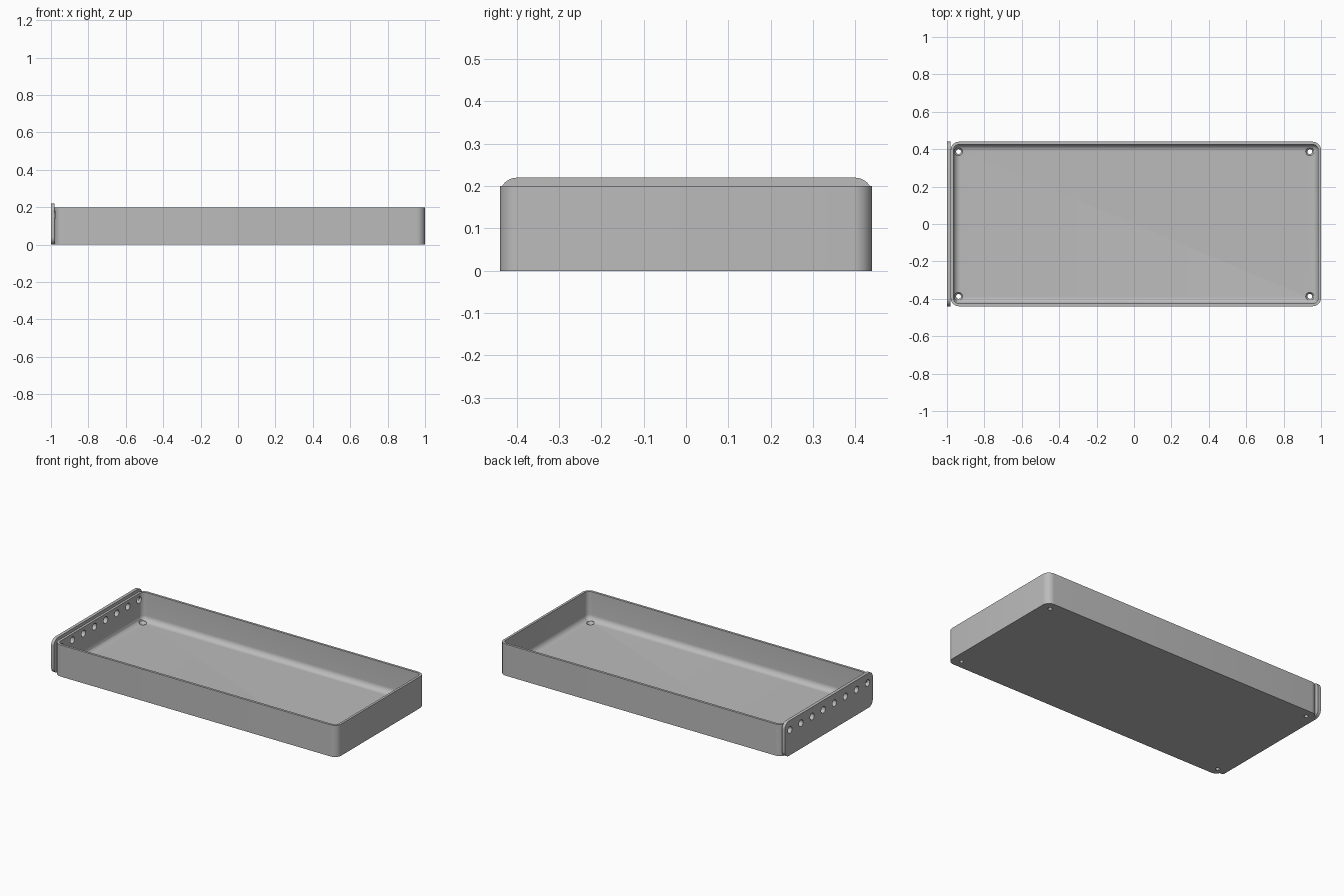
import bpy, bmesh, math
from mathutils import Matrix, Vector

cube = bpy.data.objects.get("Cube")
if cube:
    bpy.data.objects.remove(cube, do_unlink=True)

grey = bpy.data.materials.new("plain_grey")
grey.use_nodes = True
colour = (0.5, 0.5, 0.5, 1)
grey.diffuse_color = colour
grey.node_tree.nodes["Principled BSDF"].inputs["Base Color"].default_value = colour

HEIGHT, WALL, FLOOR, CORNER, FILLET = 0.2, 0.015, 0.02, 0.045, 0.035
HALF_X, HALF_Y, TRAY_X = 0.99, 0.44, 0.01


def rounded_rect(half_w, half_h, radius, steps=8):
    """Counter-clockwise outline of a rounded rectangle."""
    points = []
    for quarter, (sx, sy) in enumerate([(1, 1), (-1, 1), (-1, -1), (1, -1)]):
        for i in range(steps + 1):
            a = math.pi / 2 * (quarter + i / steps)
            points.append((sx * (half_w - radius) + radius * math.cos(a),
                           sy * (half_h - radius) + radius * math.sin(a)))
    return points


def loft(name, rings):
    """Skin a list of matching closed rings and cap both ends."""
    bm = bmesh.new()
    loops = [[bm.verts.new(p) for p in ring] for ring in rings]
    for a, b in zip(loops, loops[1:]):
        for i in range(len(a)):
            j = (i + 1) % len(a)
            bm.faces.new((a[i], a[j], b[j], b[i]))
    bm.faces.new(loops[0][::-1])
    bm.faces.new(loops[-1])
    bmesh.ops.recalc_face_normals(bm, faces=bm.faces)
    return make_object(name, bm)


def make_object(name, bm):
    mesh = bpy.data.meshes.new(name)
    bm.to_mesh(mesh)
    bm.free()
    mesh.materials.append(grey)
    obj = bpy.data.objects.new(name, mesh)
    bpy.context.collection.objects.link(obj)
    return obj


def add_cone(bm, centre, r1, r2, depth, turn=Matrix()):
    bmesh.ops.create_cone(bm, cap_ends=True, segments=24, radius1=r1, radius2=r2,
                          depth=depth, matrix=Matrix.Translation(centre) @ turn)


def activate(obj):
    bpy.ops.object.select_all(action='DESELECT')
    obj.select_set(True)
    bpy.context.view_layer.objects.active = obj


def cut(obj, cutter):
    activate(obj)
    mod = obj.modifiers.new("holes", 'BOOLEAN')
    mod.operation, mod.solver, mod.object = 'DIFFERENCE', 'EXACT', cutter
    bpy.ops.object.modifier_apply(modifier=mod.name)


def tray_ring(inset, z):
    radius = max(CORNER - inset, 0.004)
    return [(x + TRAY_X, y, z) for x, y in
            rounded_rect(HALF_X - inset, HALF_Y - inset, radius)]


# Open tray with a fillet between walls and floor
rings = [tray_ring(0, 0), tray_ring(0, HEIGHT), tray_ring(WALL, HEIGHT)]
for i in range(9):
    a = math.pi / 2 * i / 8
    rings.append(tray_ring(WALL + FILLET * (1 - math.cos(a)),
                           FLOOR + FILLET * (1 - math.sin(a))))
tray = loft("tray", rings)

# Rounded end plate, standing slightly above the rim
outline = rounded_rect(HALF_Y, 0.11, 0.04)
end_plate = loft("end_plate", [[(x, y, z + 0.11) for y, z in outline]
                               for x in (-1, -0.98)])

# Row of round holes through the end plate and the tray wall
bm = bmesh.new()
sideways = Matrix.Rotation(math.pi / 2, 4, 'Y')
for i in range(8):
    add_cone(bm, Vector((-0.98, (i - 3.5) * 0.111, 0.16)), 0.021, 0.021, 0.1, sideways)
row_cutter = make_object("row_hole_cutter", bm)

# Countersunk screw holes in the floor corners
bm = bmesh.new()
for x in (-0.938, 0.94):
    for y in (-0.387, 0.387):
        profile = [(0.013, -0.01), (0.013, 0.006), (0.022, FLOOR), (0.022, 0.06)]
        loops = [[bm.verts.new((x + r * math.cos(k * math.pi / 12),
                                y + r * math.sin(k * math.pi / 12), z))
                  for k in range(24)] for r, z in profile]
        for a, b in zip(loops, loops[1:]):
            for k in range(24):
                j = (k + 1) % 24
                bm.faces.new((a[k], a[j], b[j], b[k]))
        bm.faces.new(loops[0][::-1])
        bm.faces.new(loops[-1])
screw_cutter = make_object("screw_hole_cutter", bm)

cut(tray, screw_cutter)
cut(tray, row_cutter)
cut(end_plate, row_cutter)
for cutter in (row_cutter, screw_cutter):
    bpy.data.objects.remove(cutter, do_unlink=True)

for obj in (tray, end_plate):
    activate(obj)
    bpy.ops.object.shade_smooth_by_angle(angle=math.radians(30))
